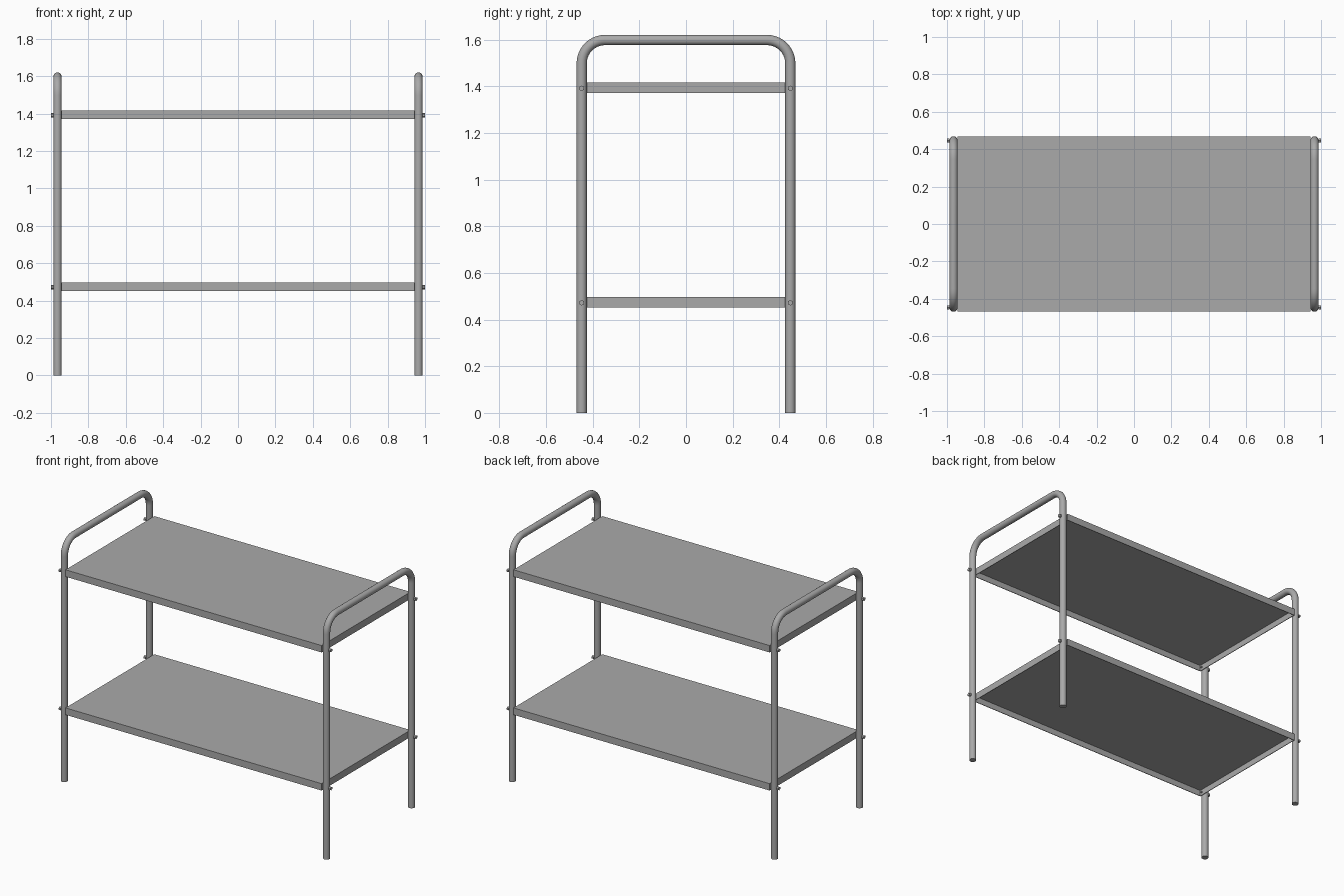
import bpy, bmesh
from math import sin, cos, pi
from mathutils import Matrix, Vector

cube = bpy.data.objects.get("Cube")
if cube:
    bpy.data.objects.remove(cube, do_unlink=True)

TUBE_X, TUBE_Y, TUBE_R = 0.965, 0.447, 0.022
TOP_Z, BEND = 1.598, 0.1
SHELF_X, SHELF_Y, SHELF_H, SHEET = 0.943, 0.467, 0.046, 0.006
SHELF_TOPS = {"lower": 0.497, "upper": 1.416}


def make_material(name, rgb):
    mat = bpy.data.materials.new(name)
    mat.use_nodes = True
    mat.diffuse_color = (*rgb, 1)
    mat.node_tree.nodes["Principled BSDF"].inputs["Base Color"].default_value = (*rgb, 1)
    return mat


grey = make_material("grey steel", (0.4, 0.4, 0.4))


def add_object(name, bm, smooth=False):
    bmesh.ops.recalc_face_normals(bm, faces=bm.faces)
    mesh = bpy.data.meshes.new(name)
    bm.to_mesh(mesh)
    bm.free()
    mesh.materials.append(grey)
    obj = bpy.data.objects.new(name, mesh)
    bpy.context.collection.objects.link(obj)
    if smooth:
        bpy.ops.object.select_all(action="DESELECT")
        obj.select_set(True)
        bpy.context.view_layer.objects.active = obj
        bpy.ops.object.shade_smooth_by_angle(angle=pi / 5)
    return obj


# Bent tube frame: a circle swept along an upside-down U in the YZ plane
def tube_frame(name, x, sides=24, steps=10):
    path = [(-TUBE_Y, 0, 0)]
    for sign, start in ((-1, pi), (1, pi / 2)):
        for i in range(steps + 1):
            a = start - i * pi / 2 / steps
            path.append((sign * (TUBE_Y - BEND) + BEND * cos(a),
                         TOP_Z - BEND + BEND * sin(a), pi - a))
    path.append((TUBE_Y, 0, pi))
    bm = bmesh.new()
    rings = []
    for y, z, turn in path:
        across = Vector((0, -cos(turn), sin(turn)))
        ring = []
        for k in range(sides):
            t = 2 * pi * k / sides
            offset = Vector((1, 0, 0)) * cos(t) + across * sin(t)
            ring.append(bm.verts.new(Vector((x, y, z)) + offset * TUBE_R))
        rings.append(ring)
    for a, b in zip(rings, rings[1:]):
        for k in range(sides):
            n = (k + 1) % sides
            bm.faces.new((a[k], a[n], b[n], b[k]))
    bm.faces.new(rings[0])
    bm.faces.new(rings[-1])
    return add_object(name, bm, smooth=True)


# Folded sheet shelf: a box hollowed out from underneath
def shelf(name, top):
    bm = bmesh.new()
    size = Matrix.Diagonal((2 * SHELF_X, 2 * SHELF_Y, SHELF_H, 1))
    bmesh.ops.create_cube(bm, size=1, matrix=Matrix.Translation((0, 0, top - SHELF_H / 2)) @ size)
    bm.normal_update()
    under = min(bm.faces, key=lambda f: f.normal.z)
    bmesh.ops.inset_region(bm, faces=[under], thickness=SHEET)
    cavity = bmesh.ops.extrude_face_region(bm, geom=[under])
    moved = [v for v in cavity["geom"] if isinstance(v, bmesh.types.BMVert)]
    bmesh.ops.translate(bm, verts=moved, vec=(0, 0, SHELF_H - SHEET))
    if under.is_valid:
        bmesh.ops.delete(bm, geom=[under], context="FACES_ONLY")
    return add_object(name, bm)


# Hex bolt running through the tube, its head outside
def bolt(name, side, y, z):
    bm = bmesh.new()
    turn = Matrix.Rotation(pi / 2, 4, "Y")
    for inner, outer, radius, sides in ((0.93, 0.992, 0.006, 12), (0.986, 1.0, 0.012, 6)):
        place = Matrix.Translation((side * (inner + outer) / 2, y, z))
        spin = Matrix.Rotation(pi / 2, 4, "Z")
        bmesh.ops.create_cone(bm, cap_ends=True, segments=sides, radius1=radius,
                              radius2=radius, depth=outer - inner, matrix=place @ turn @ spin)
    return add_object(name, bm)


for level, top in SHELF_TOPS.items():
    shelf(level + "_shelf", top)

for side, side_name in ((-1, "right"), (1, "left")):
    tube_frame(side_name + "_tube_frame", side * TUBE_X)
    for level, top in SHELF_TOPS.items():
        for y, end in ((-TUBE_Y, "front"), (TUBE_Y, "back")):
            bolt(f"{side_name}_{end}_{level}_bolt", side, y, top - 0.025)
